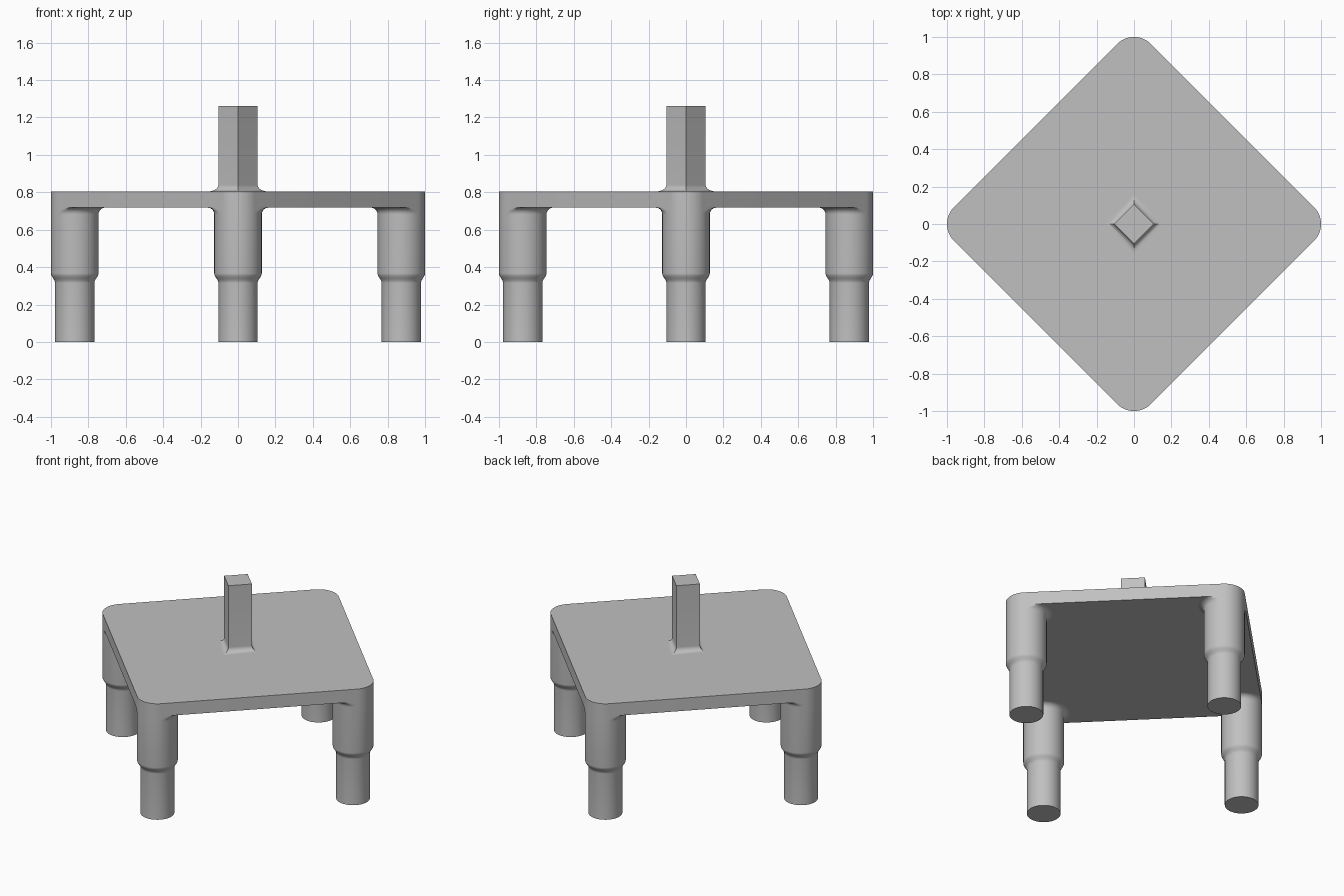
import bpy, bmesh
from math import sin, cos, pi, radians, sqrt

cube = bpy.data.objects.get("Cube")
if cube:
    bpy.data.objects.remove(cube, do_unlink=True)

PLATE_BOTTOM, PLATE_TOP = 0.718, 0.805
CORNER = 0.127            # corner radius, equal to the upper leg radius
REACH = 1 - CORNER        # distance of the leg axes from the centre
FOOT = 0.105
FILLET = 0.036
SEGMENTS = 64

grey = bpy.data.materials.new("plain grey")
grey.use_nodes = True
colour = (0.53, 0.53, 0.53, 1)
grey.diffuse_color = colour
grey.node_tree.nodes["Principled BSDF"].inputs["Base Color"].default_value = colour


def loft(name, rings, cap_top=True):
    """Skin a stack of closed rings and cap the ends."""
    bm = bmesh.new()
    loops = [[bm.verts.new(p) for p in ring] for ring in rings]
    n = len(loops[0])
    for low, high in zip(loops, loops[1:]):
        for i in range(n):
            j = (i + 1) % n
            bm.faces.new((low[i], low[j], high[j], high[i]))
    bm.faces.new(loops[0][::-1])
    if cap_top:
        bm.faces.new(loops[-1])
    mesh = bpy.data.meshes.new(name)
    bm.to_mesh(mesh)
    bm.free()
    mesh.materials.append(grey)
    obj = bpy.data.objects.new(name, mesh)
    bpy.context.collection.objects.link(obj)
    bpy.ops.object.select_all(action='DESELECT')
    obj.select_set(True)
    bpy.context.view_layer.objects.active = obj
    bpy.ops.object.shade_smooth_by_angle(angle=radians(30))
    return obj


# Rounded square plate, standing on its corner
outline = []
for k in range(4):
    axis = k * pi / 2
    for i in range(17):
        a = axis - pi / 4 + i * pi / 32
        outline.append((REACH * cos(axis) + CORNER * cos(a),
                        REACH * sin(axis) + CORNER * sin(a)))
loft("table_plate", [[(x, y, z) for x, y in outline] for z in (PLATE_BOTTOM, PLATE_TOP)])

# Leg profile: foot, soft shoulder, upper leg, fillet under the plate
profile = [(FOOT, 0)]
for i in range(9):
    t = i / 8
    profile.append((FOOT + (CORNER - FOOT) * (1 - cos(pi * t)) / 2, 0.315 + 0.052 * t))
for i in range(9):
    a = i * pi / 16
    profile.append((CORNER + FILLET * (1 - cos(a)), PLATE_BOTTOM - FILLET * (1 - sin(a))))


def edge_limit(angle):
    """Distance from the leg axis to the plate edge, so the fillet stays inside."""
    if angle <= pi / 4:
        return CORNER
    return CORNER / max(cos(angle - pi / 4), 0.1)


for k, name in enumerate(("left_leg", "back_leg", "right_leg", "front_leg")):
    axis = k * pi / 2
    rings = []
    for radius, z in profile:
        ring = []
        for i in range(SEGMENTS):
            a = i * 2 * pi / SEGMENTS
            r = min(radius, edge_limit(min(a, 2 * pi - a)))
            ring.append((REACH * cos(axis) + r * cos(axis + a),
                         REACH * sin(axis) + r * sin(axis + a), z))
        rings.append(ring)
    loft(name, rings, cap_top=False)

# Square post with a mitred fillet at its base
post = []
for i in range(9):
    a = i * pi / 16
    post.append((FOOT + sqrt(2) * FILLET * (1 - sin(a)), PLATE_TOP + FILLET * (1 - cos(a))))
post.append((FOOT, 1.262))
loft("centre_post", [[(r * cos(k * pi / 2), r * sin(k * pi / 2), z) for k in range(4)]
                     for r, z in post])
